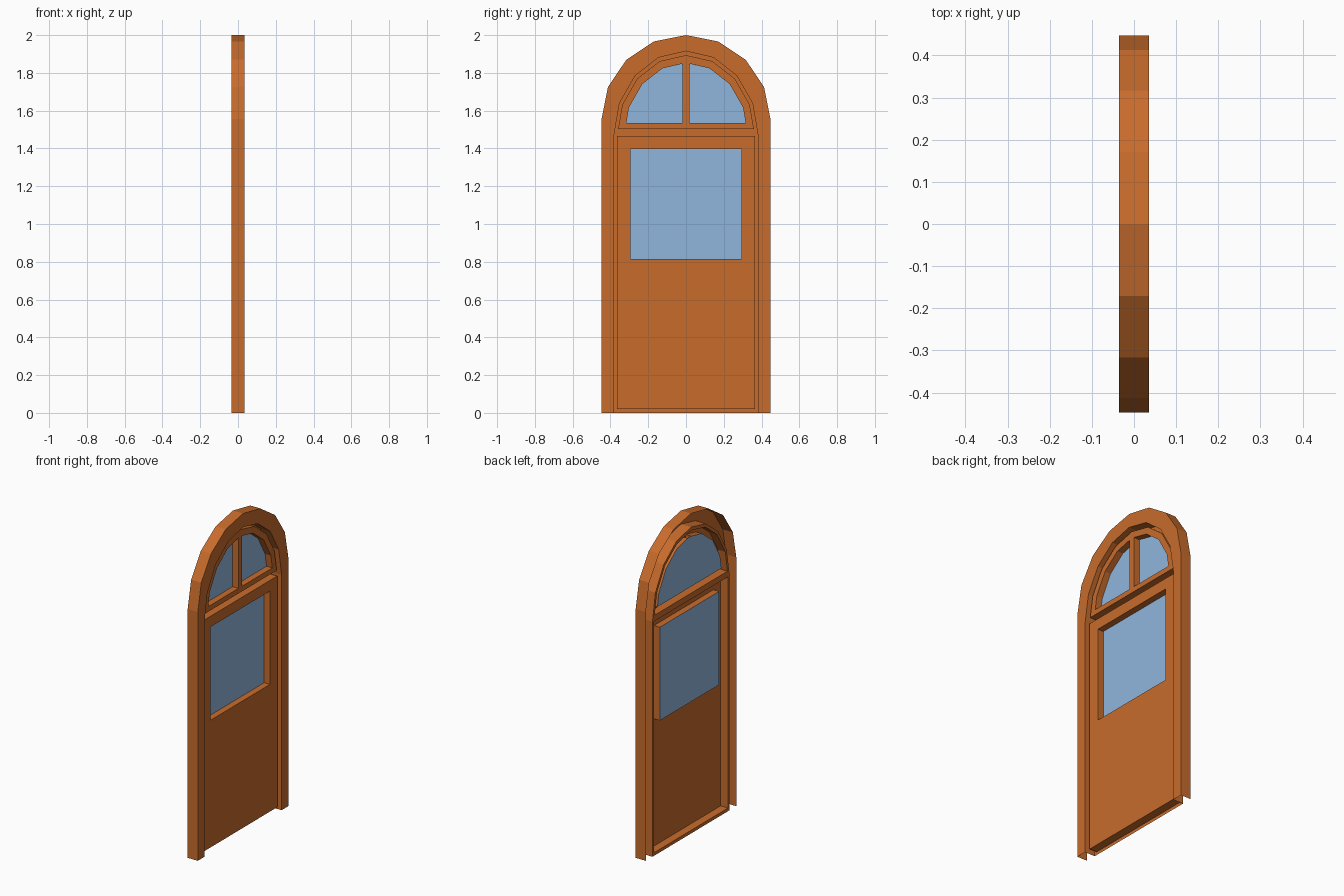
import bpy, bmesh, math

if "Cube" in bpy.data.objects:
    bpy.data.objects.remove(bpy.data.objects["Cube"])

def material(name, rgb):
    m = bpy.data.materials.new(name)
    m.diffuse_color = (*rgb, 1)
    m.use_nodes = True
    m.node_tree.nodes["Principled BSDF"].inputs["Base Color"].default_value = m.diffuse_color
    return m

WOOD = material("wood", (0.58, 0.15, 0.025))
GLASS = material("glass", (0.28, 0.47, 0.72))

FRONT, PANEL, PANE, BACK = 0.035, 0.016, -0.024, -0.035  # depth levels along x

# Outlines are (y, z) loops, counter-clockwise seen from +x
def rect(w, z0, z1):
    return [(-w, z0), (w, z0), (w, z1), (-w, z1)]

def arch(ry, rz, cz, first=0, last=8):
    return [(ry * math.cos(i * math.pi / 8), cz + rz * math.sin(i * math.pi / 8))
            for i in range(first, last + 1)]

def fanlight(ry, rz, cz, zb):
    pts = arch(ry, rz, cz, 1, 7)
    t = (zb - cz) / (pts[0][1] - cz)
    y = ry + (pts[0][0] - ry) * t
    return [(-y, zb), (y, zb)] + pts

def sheet(bm, x, outer, holes=()):
    """Flat face at depth x, with optional holes, facing +x."""
    edges = []
    for loop in (outer, *holes):
        vs = [bm.verts.new((x, y, z)) for y, z in loop]
        edges += [bm.edges.new((vs[i - 1], vs[i])) for i in range(len(vs))]
    new = bmesh.ops.triangle_fill(bm, edges=edges, use_beauty=True, normal=(1, 0, 0))
    for f in new["geom"]:
        if isinstance(f, bmesh.types.BMFace):
            f.normal_update()
            if f.normal.x < 0:
                f.normal_flip()

def wall(bm, loop, xf, xb, inward=False, closed=True):
    """Side walls along a loop from depth xf back to xb."""
    f = [bm.verts.new((xf, y, z)) for y, z in loop]
    b = [bm.verts.new((xb, y, z)) for y, z in loop]
    for i in range(0 if closed else 1, len(loop)):
        quad = [f[i - 1], b[i - 1], b[i], f[i]]
        bm.faces.new(quad[::-1] if inward else quad)

def finish(bm, name, mat):
    bmesh.ops.remove_doubles(bm, verts=bm.verts, dist=0.0005)
    me = bpy.data.meshes.new(name)
    bm.to_mesh(me)
    bm.free()
    me.materials.append(mat)
    bpy.context.collection.objects.link(bpy.data.objects.new(name, me))

# Shared outlines
outer = [(0.447, 0)] + arch(0.447, 0.445, 1.555) + [(-0.447, 0)]
inner = [(0.381, 0)] + arch(0.381, 0.445, 1.47) + [(-0.381, 0)]
door = rect(0.365, 0.02, 1.465)
window = rect(0.293, 0.815, 1.398)
fan = fanlight(0.365, 0.424, 1.47, 1.502)
opening = fanlight(0.327, 0.383, 1.47, 1.534)
pane_right = [(0.018, 1.534)] + opening[1:5] + [(0.018, 1.849)]
pane_left = [(-y, z) for y, z in reversed(pane_right)]

# Arched casing: open-backed channel
bm = bmesh.new()
o = [bm.verts.new((FRONT, *p)) for p in outer]
n = [bm.verts.new((FRONT, *p)) for p in inner]
for i in range(1, len(o)):
    bm.faces.new((o[i - 1], o[i], n[i], n[i - 1]))
wall(bm, outer, FRONT, BACK, closed=False)
wall(bm, inner, FRONT, BACK, inward=True, closed=False)
finish(bm, "arched_casing", WOOD)

# Back strip closing the gaps around door and fanlight
bm = bmesh.new()
sheet(bm, BACK, inner, [door, fan])
finish(bm, "gap_strip", WOOD)

# Door leaf with window reveal
bm = bmesh.new()
sheet(bm, PANEL, door, [window])
wall(bm, door, PANEL, BACK)
wall(bm, window, PANEL, PANE, inward=True)
finish(bm, "door_leaf", WOOD)

# Fanlight frame with central bar
bm = bmesh.new()
sheet(bm, PANEL, fan, [pane_left, pane_right])
wall(bm, fan, PANEL, BACK)
for p in (pane_left, pane_right):
    wall(bm, p, PANEL, PANE, inward=True)
finish(bm, "fanlight_frame", WOOD)

# Glass
for name, loop in (("door_glass", window), ("fanlight_glass", opening)):
    bm = bmesh.new()
    sheet(bm, PANE, loop)
    finish(bm, name, GLASS)
